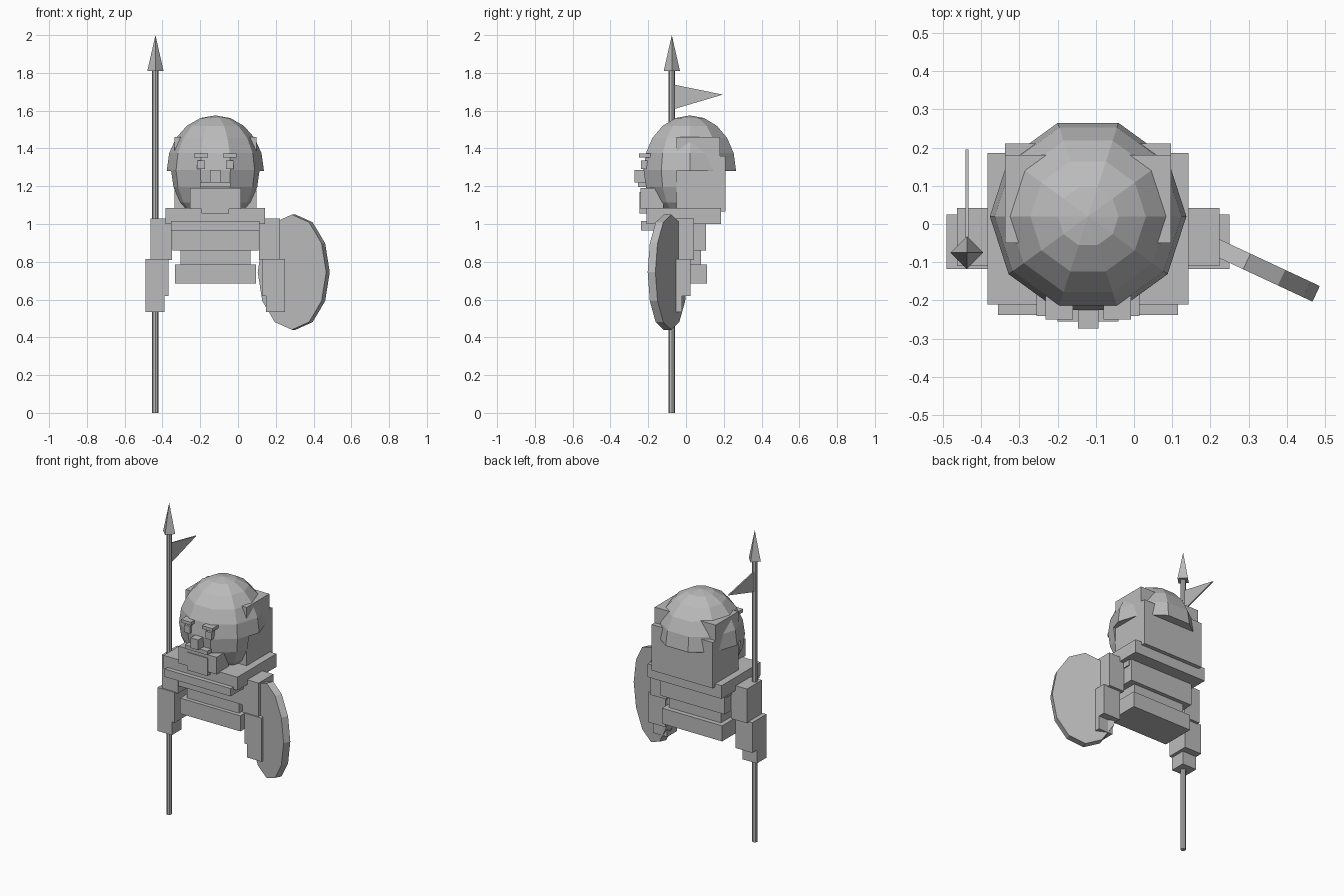
import bpy, bmesh, math
from mathutils import Vector, Matrix

if "Cube" in bpy.data.objects:
    bpy.data.objects.remove(bpy.data.objects["Cube"])

grey = bpy.data.materials.new("plain grey")
grey.diffuse_color = (0.5, 0.5, 0.5, 1)
grey.use_nodes = True
grey.node_tree.nodes["Principled BSDF"].inputs["Base Color"].default_value = grey.diffuse_color
CX = -0.12  # body centre line


def finish(name, bm):
    bmesh.ops.recalc_face_normals(bm, faces=bm.faces)
    me = bpy.data.meshes.new(name)
    bm.to_mesh(me)
    bm.free()
    me.materials.append(grey)
    ob = bpy.data.objects.new(name, me)
    bpy.context.collection.objects.link(ob)
    return ob


def box(name, x0, x1, y0, y1, z0, z1):
    bm = bmesh.new()
    bmesh.ops.create_cube(bm, size=1)
    for v in bm.verts:
        v.co = Vector(((x0 + x1) / 2 + v.co.x * (x1 - x0),
                       (y0 + y1) / 2 + v.co.y * (y1 - y0),
                       (z0 + z1) / 2 + v.co.z * (z1 - z0)))
    return finish(name, bm)


def mid_box(name, half, y0, y1, z0, z1):
    return box(name, CX - half, CX + half, y0, y1, z0, z1)


def cone(name, sides, r1, r2, depth, matrix):
    bm = bmesh.new()
    bmesh.ops.create_cone(bm, cap_ends=True, segments=sides, radius1=r1,
                          radius2=r2, depth=depth, matrix=matrix)
    bmesh.ops.remove_doubles(bm, verts=bm.verts, dist=1e-5)
    return finish(name, bm)


def head_shell(name, cuts):
    """Ten-sided sphere, trimmed and capped by planes (point, outward normal)."""
    bm = bmesh.new()
    bmesh.ops.create_uvsphere(bm, u_segments=10, v_segments=10, radius=1,
                              matrix=Matrix.Translation((CX, 0.02, 1.285))
                              @ Matrix.Diagonal((0.257, 0.257, 0.29, 1))
                              @ Matrix.Rotation(math.radians(18), 4, 'Z'))
    for co, no in cuts:
        cut = bmesh.ops.bisect_plane(bm, geom=bm.verts[:] + bm.edges[:] + bm.faces[:],
                                     plane_co=co, plane_no=no, clear_outer=True)
        edges = [e for e in cut["geom_cut"] if isinstance(e, bmesh.types.BMEdge)]
        bmesh.ops.edgeloop_fill(bm, edges=edges)
    return finish(name, bm)


# Torso slabs
mid_box("hips", 0.214, -0.11, 0.11, 0.685, 0.785)
mid_box("waist", 0.185, -0.085, 0.08, 0.78, 0.865)
mid_box("chest", 0.228, -0.11, 0.105, 0.86, 1.005)
mid_box("collar", 0.235, -0.238, 0.09, 0.965, 1.015)
mid_box("shoulders", 0.263, -0.21, 0.185, 1.0, 1.085)

# Head: face front, helmet dome, hair blocks
head_shell("face", [((0, -0.05, 0), (0, 1, 0)), ((0, 0, 1.07), (0, 0, -1))])
head_shell("helmet_dome", [((0, -0.05, 0), (0, -1, 0)), ((0, 0, 1.28), (0, 0, -1))])
mid_box("hair_sides", 0.217, -0.05, 0.18, 1.085, 1.46)
mid_box("hair_back", 0.217, 0.05, 0.21, 1.065, 1.36)

# Face details
mid_box("beard", 0.135, -0.24, -0.12, 1.08, 1.19)
mid_box("beard_tip", 0.073, -0.245, -0.15, 1.055, 1.17)
mid_box("mouth", 0.08, -0.255, -0.18, 1.195, 1.22)
mid_box("nose", 0.027, -0.273, -0.2, 1.22, 1.285)
for side, s in (("right", -1), ("left", 1)):
    for part, a, b, y, z0, z1 in (("eye", 0.056, 0.097, -0.238, 1.29, 1.337),
                                  ("brow", 0.04, 0.112, -0.25, 1.352, 1.372)):
        xs = sorted((CX + s * a, CX + s * b))
        box(f"{side}_{part}", *xs, y, -0.15, z0, z1)

# Arms, mirrored about the body centre line
for side, s in (("right", -1), ("left", 1)):
    for part, a, b, y0, y1, z0, z1 in (
            ("upper_arm", 0.23, 0.343, -0.11, 0.042, 0.81, 1.03),
            ("forearm", 0.248, 0.37, -0.118, 0.025, 0.62, 0.815),
            ("hand", 0.268, 0.37, -0.118, -0.02, 0.535, 0.635)):
        xs = sorted((CX + s * a, CX + s * b))
        box(f"{side}_{part}", *xs, y0, y1, z0, z1)

# Spear with pennant
SX, SY = -0.437, -0.075
cone("spear_shaft", 8, 0.017, 0.017, 1.81, Matrix.Translation((SX, SY, 0.905)))
cone("spear_tip", 4, 0.043, 0, 0.19, Matrix.Translation((SX, SY, 1.905)))
bm = bmesh.new()
tri = [(SY, 1.605), (SY, 1.74), (0.195, 1.685)]
face = bm.faces.new([bm.verts.new((SX - 0.004, y, z)) for y, z in tri])
ext = bmesh.ops.extrude_face_region(bm, geom=[face])
bmesh.ops.translate(bm, vec=(0.008, 0, 0),
                    verts=[g for g in ext["geom"] if isinstance(g, bmesh.types.BMVert)])
finish("pennant", bm)

# Oval twelve-sided shield, turned outward
cone("shield", 12, 1, 1, 1, Matrix.Translation((0.295, -0.098, 0.745))
     @ Matrix.Rotation(math.radians(-25), 4, 'Z')
     @ Matrix.Diagonal((0.2, 0.045, 0.305, 1))
     @ Matrix.Rotation(math.radians(90), 4, 'X'))
